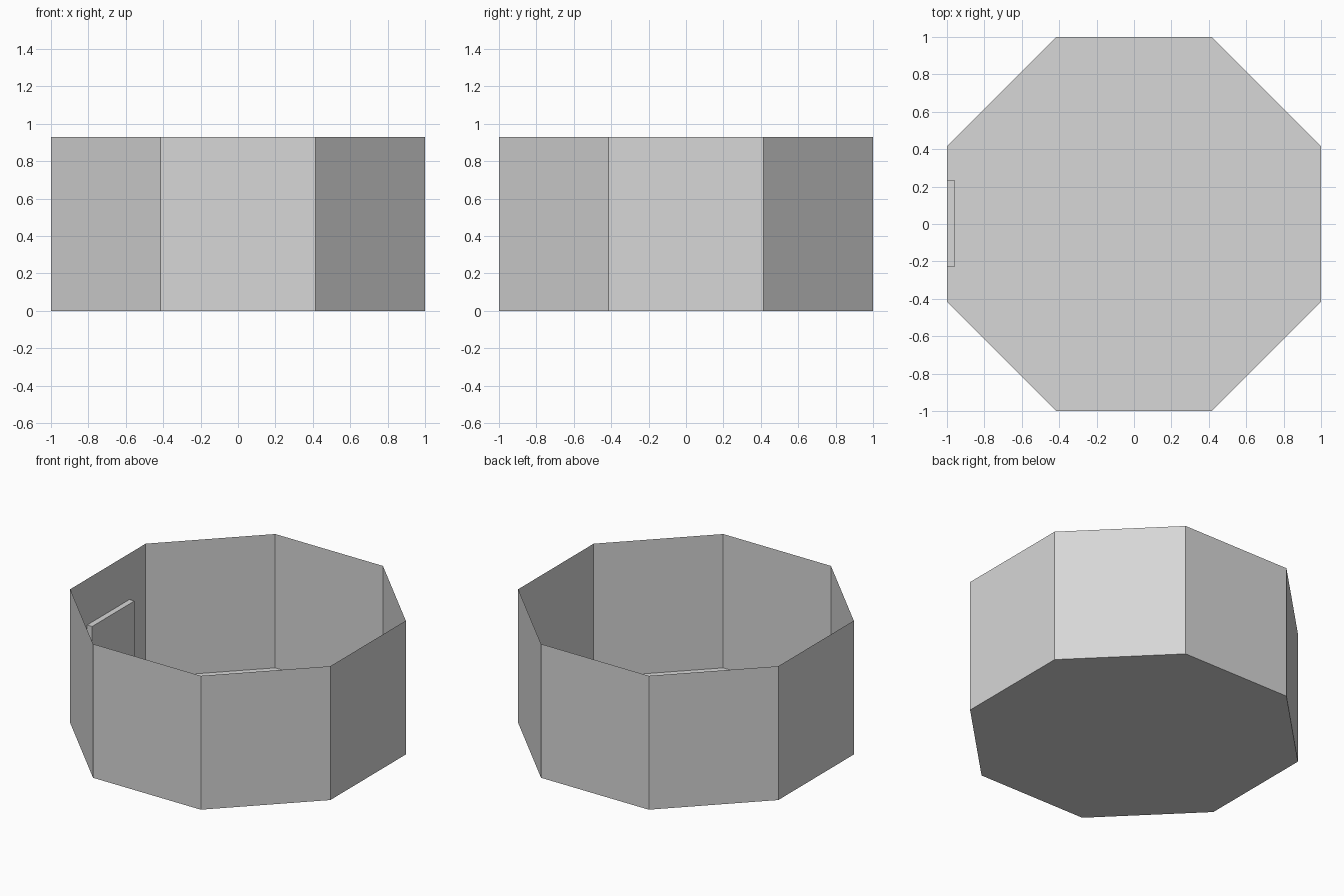
import bpy, bmesh, math
from mathutils import Matrix

if "Cube" in bpy.data.objects:
    bpy.data.objects.remove(bpy.data.objects["Cube"])

grey = bpy.data.materials.new("plain grey")
grey.diffuse_color = (0.68, 0.68, 0.68, 1)
grey.use_nodes = True
grey.node_tree.nodes["Principled BSDF"].inputs["Base Color"].default_value = grey.diffuse_color

HEIGHT = 0.93
SIDES = 8
RADIUS = 1 / math.cos(math.pi / SIDES)   # flat sides sit at distance 1


def add_object(name, bm):
    mesh = bpy.data.meshes.new(name)
    bm.to_mesh(mesh)
    bm.free()
    mesh.materials.append(grey)
    obj = bpy.data.objects.new(name, mesh)
    bpy.context.collection.objects.link(obj)
    return obj


# Octagonal room: floor and thin walls, open at the top
bm = bmesh.new()
bmesh.ops.create_cone(bm, cap_ends=True, segments=SIDES, radius1=RADIUS,
                      radius2=RADIUS, depth=HEIGHT)
bmesh.ops.rotate(bm, verts=bm.verts,
                 matrix=Matrix.Rotation(math.pi / SIDES, 3, 'Z'))
# Align a flat side with each axis, whichever way the ring starts
if max(v.co.x for v in bm.verts) > 1.01:
    bmesh.ops.rotate(bm, verts=bm.verts,
                     matrix=Matrix.Rotation(math.pi / SIDES, 3, 'Z'))
bmesh.ops.translate(bm, verts=bm.verts, vec=(0, 0, HEIGHT / 2))
bm.normal_update()
lid = [f for f in bm.faces if f.normal.z > 0.9]
bmesh.ops.delete(bm, geom=lid, context='FACES_ONLY')
add_object("room_shell", bm)

# Door slab against the inside of the left wall
bm = bmesh.new()
bmesh.ops.create_cube(bm, size=1)
bmesh.ops.scale(bm, verts=bm.verts, vec=(0.038, 0.465, 0.61))
bmesh.ops.translate(bm, verts=bm.verts, vec=(-0.98, 0.003, 0.306))
add_object("door", bm)
